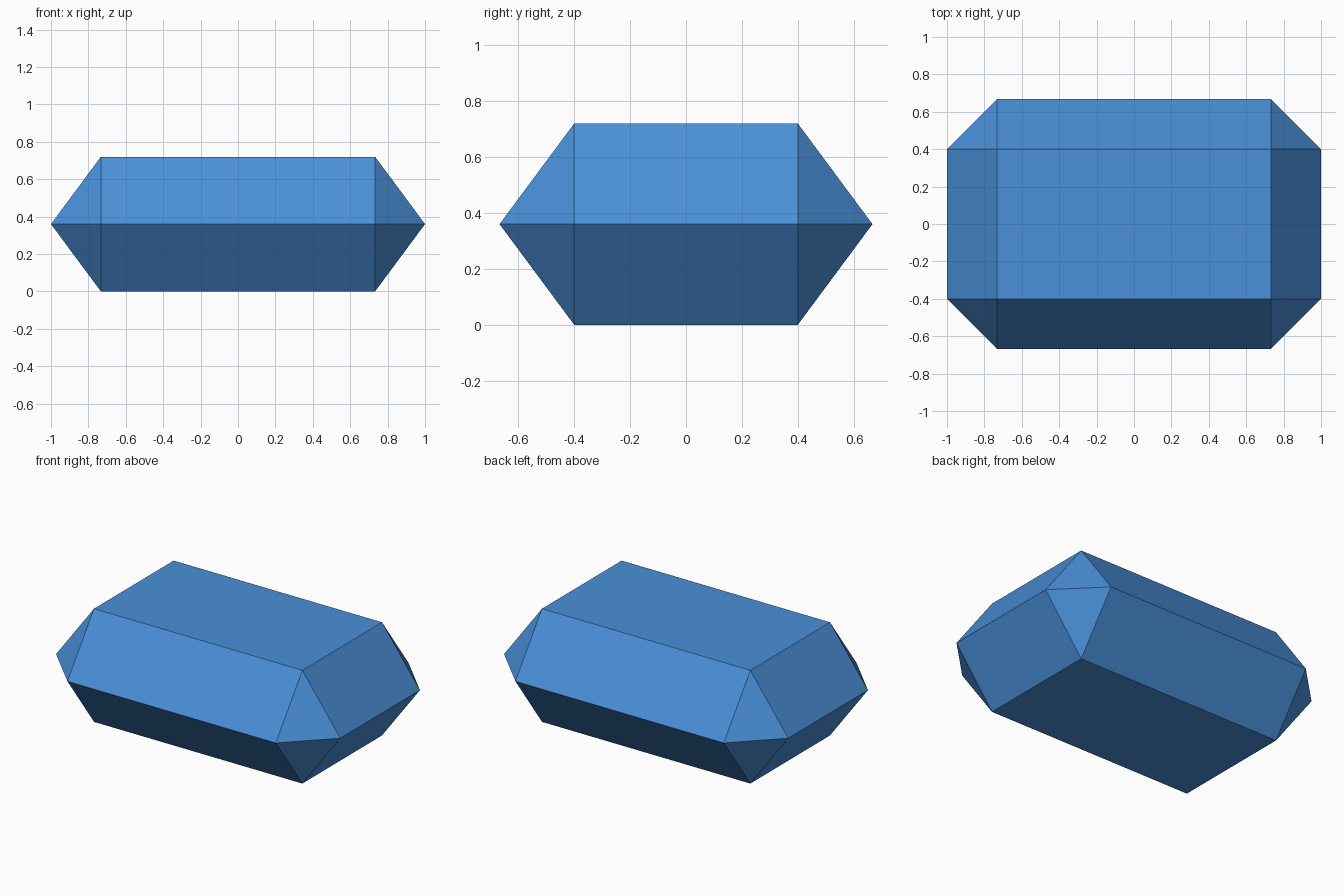
import bpy, bmesh, math

if "Cube" in bpy.data.objects:
    bpy.data.objects.remove(bpy.data.objects["Cube"])

# Dimensions: inner half-sizes, bevel reach and height
IX, IY, REACH, H = 0.733, 0.4, 0.267, 0.72

mat = bpy.data.materials.new("sky blue")
mat.diffuse_color = (0.0685, 0.279, 0.694, 1.0)
mat.use_nodes = True
mat.node_tree.nodes["Principled BSDF"].inputs["Base Color"].default_value = mat.diffuse_color

# Faceted block: flat top and bottom rectangles, wider octagonal girdle halfway up
bm = bmesh.new()
for sx in (-1, 1):
    for sy in (-1, 1):
        bm.verts.new((sx * IX, sy * IY, 0))
        bm.verts.new((sx * IX, sy * IY, H))
        bm.verts.new((sx * (IX + REACH), sy * IY, H / 2))
        bm.verts.new((sx * IX, sy * (IY + REACH), H / 2))
bmesh.ops.convex_hull(bm, input=bm.verts[:])
bmesh.ops.dissolve_limit(bm, angle_limit=math.radians(1), verts=bm.verts[:], edges=bm.edges[:])
bmesh.ops.recalc_face_normals(bm, faces=bm.faces[:])

mesh = bpy.data.meshes.new("faceted_block")
bm.to_mesh(mesh)
bm.free()
mesh.materials.append(mat)
block = bpy.data.objects.new("faceted_block", mesh)
bpy.context.collection.objects.link(block)
